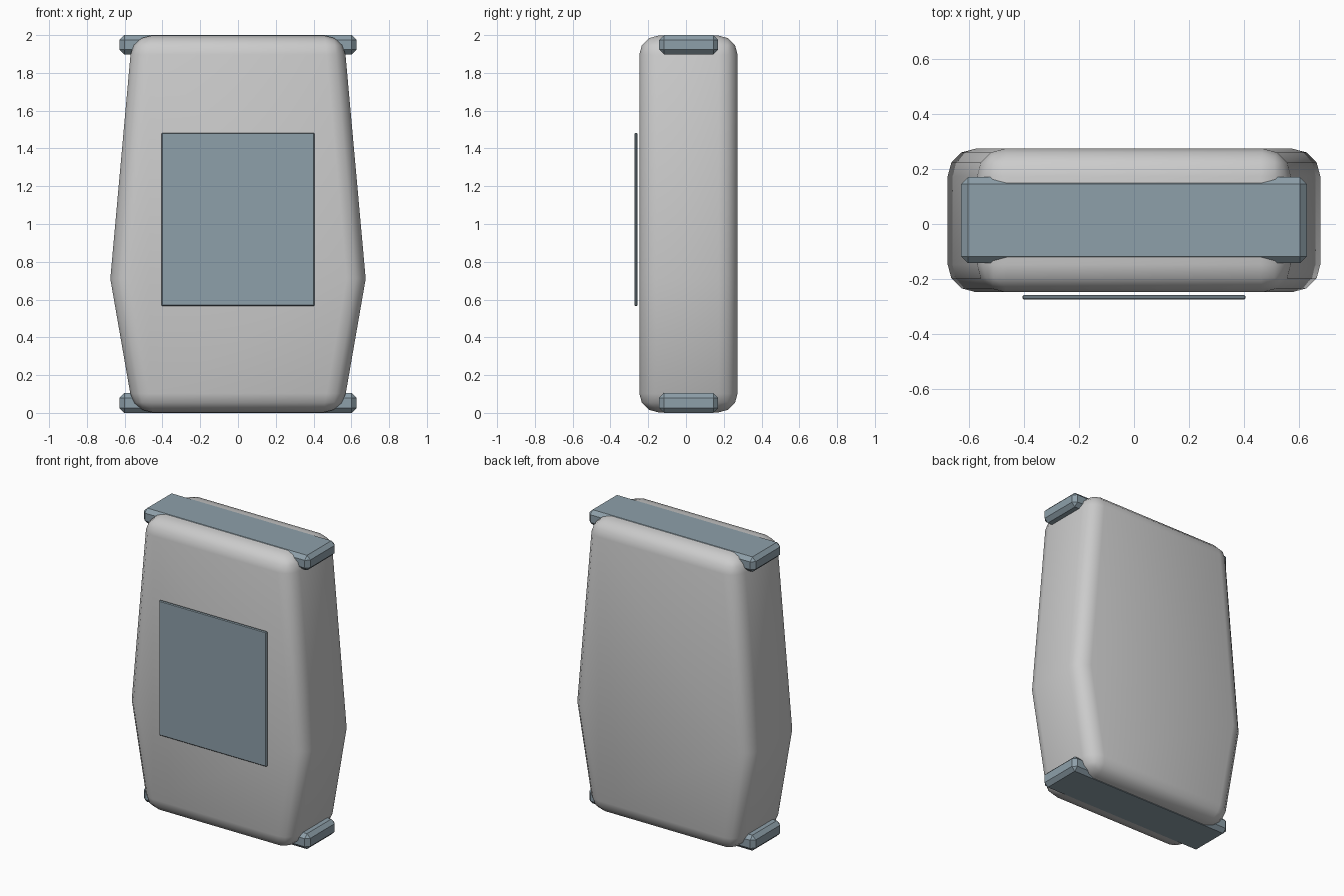
import bpy
import math

if "Cube" in bpy.data.objects:
    bpy.data.objects.remove(bpy.data.objects["Cube"])

blue_grey = bpy.data.materials.new("blue_grey")
blue_grey.diffuse_color = (0.27, 0.35, 0.40, 1)
blue_grey.use_nodes = True
blue_grey.node_tree.nodes["Principled BSDF"].inputs["Base Color"].default_value = blue_grey.diffuse_color


def prism(name, outline, y0, y1, bevel, segments, mat=None, angle=35):
    """Extrude an x-z outline along y, then bevel every sharp edge."""
    n = len(outline)
    verts = [(x, y, z) for y in (y0, y1) for x, z in outline]
    faces = [list(range(n)), list(range(2 * n - 1, n - 1, -1))]
    faces += [[i, i + n, (i + 1) % n + n, (i + 1) % n] for i in range(n)]
    mesh = bpy.data.meshes.new(name)
    mesh.from_pydata(verts, [], faces)
    obj = bpy.data.objects.new(name, mesh)
    bpy.context.collection.objects.link(obj)
    if mat:
        mesh.materials.append(mat)
    mod = obj.modifiers.new("bevel", 'BEVEL')
    mod.width = bevel
    mod.segments = segments
    mod.limit_method = 'ANGLE'
    mod.angle_limit = math.radians(30)
    bpy.ops.object.select_all(action='DESELECT')
    obj.select_set(True)
    bpy.context.view_layer.objects.active = obj
    bpy.ops.object.modifier_apply(modifier="bevel")
    bpy.ops.object.shade_smooth_by_angle(angle=math.radians(angle))
    return obj


def rect(half_x, z0, z1):
    return [(-half_x, z0), (half_x, z0), (half_x, z1), (-half_x, z1)]


# Case body: widest below the middle, tapering to top and bottom
right = [(0.553, 0.003), (0.676, 0.71), (0.56, 1.997)]
left = [(-x, z) for x, z in reversed(right)]
prism("case_body", right + left, -0.247, 0.273, 0.1, 3, angle=50)

# End bars across the top and bottom
prism("top_bar", rect(0.627, 1.898, 2.0), -0.142, 0.17, 0.025, 1, blue_grey)
prism("bottom_bar", rect(0.627, 0.0, 0.105), -0.142, 0.17, 0.025, 1, blue_grey)

# Thin front panel floating just off the face
prism("front_panel", rect(0.405, 0.565, 1.483), -0.273, -0.257, 0.005, 1, blue_grey)
